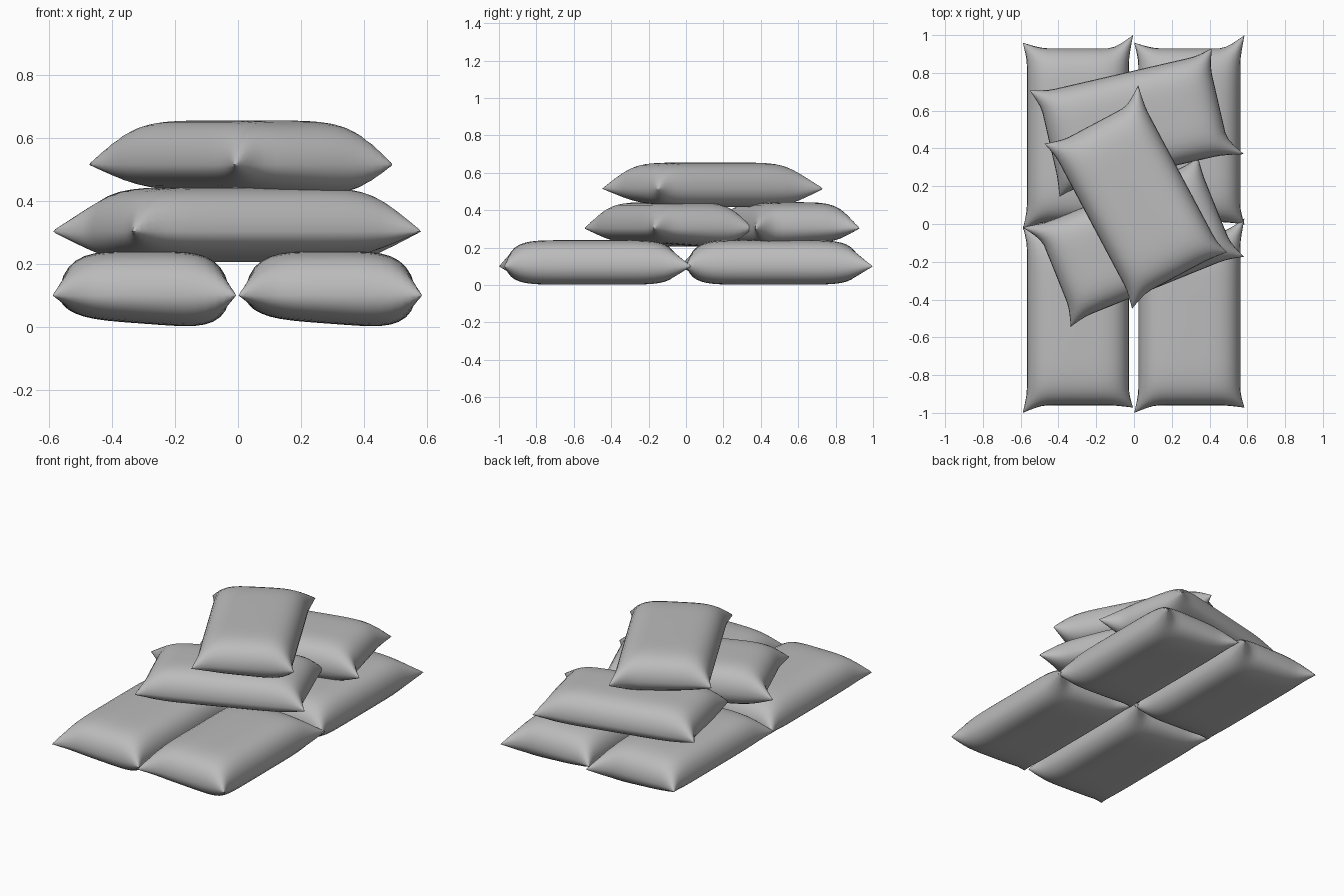
import bpy
import bmesh
import math

default_cube = bpy.data.objects.get("Cube")
if default_cube:
    bpy.data.objects.remove(default_cube, do_unlink=True)

# Plain grey cloth shared by every sack
cloth = bpy.data.materials.new("grey_cloth")
cloth.use_nodes = True
grey = (0.5, 0.5, 0.5, 1.0)
cloth.diffuse_color = grey
cloth.node_tree.nodes["Principled BSDF"].inputs["Base Color"].default_value = grey

HALF_W, HALF_L = 0.27, 0.46      # body half width and half length
SEAM_Z = 0.10                    # height of the side seam
TOP_H, BOTTOM_H = 0.14, 0.09     # bulge above and below the seam


def ramp(t, start):
    """Rises from 0 at start to 1 at the rim."""
    return max(0.0, (abs(t) - start) / (1 - start)) ** 1.6


def ear_length(u, v):
    """How far each tied corner sticks out past the end of the body."""
    if v > 0:
        return 0.07 if u > 0 else 0.03
    return 0.012 if u > 0 else 0.04


def shape_vertex(co, side):
    """Turn a flat grid point into a point on the stuffed sack."""
    u = math.sin(co.x * math.pi / 2)
    v = math.sin(co.y * math.pi / 2)
    bulge = math.sqrt(max(0, 1 - abs(u) ** 4.5)) * math.sqrt(max(0, 1 - abs(v) ** 7))
    height = TOP_H if side > 0 else BOTTOM_H + 0.02 * u
    ear_x = 0.022 * ramp(v, 0.8) * abs(u) ** 5
    ear_y = ear_length(u, v) * ramp(u, 0.6) * abs(v) ** 7
    co.x = u * HALF_W + math.copysign(ear_x, u)
    co.y = v * HALF_L + math.copysign(ear_y, v)
    co.z = SEAM_Z + side * height * bulge


def build_sack_mesh():
    bm = bmesh.new()
    for side in (1, -1):
        made = bmesh.ops.create_grid(bm, x_segments=20, y_segments=28, size=1)
        for vert in made["verts"]:
            shape_vertex(vert.co, side)
    # Sew the upper and lower sheets together along the seam
    bmesh.ops.remove_doubles(bm, verts=bm.verts, dist=0.0005)
    bmesh.ops.recalc_face_normals(bm, faces=bm.faces)
    mesh = bpy.data.meshes.new("sack")
    bm.to_mesh(mesh)
    bm.free()
    mesh.materials.append(cloth)
    return mesh


def place_sack(name, x, y, z, turn):
    sack = bpy.data.objects.new(name, build_sack_mesh())
    sack.location = (x, y, z)
    sack.rotation_euler.z = math.radians(turn)
    bpy.context.collection.objects.link(sack)
    return sack


sacks = []
# Bottom layer: two by two
for side_name, x in (("right", -0.297), ("left", 0.293)):
    for end_name, y in (("front", -0.5), ("back", 0.47)):
        sacks.append(place_sack(f"bottom_sack_{end_name}_{side_name}", x, y, 0, 0))

# Middle layer: two laid crosswise
sacks.append(place_sack("middle_sack_front", 0.01, -0.09, 0.203, 112))
sacks.append(place_sack("middle_sack_back", 0.0, 0.535, 0.203, -77))

# Single sack on top
sacks.append(place_sack("top_sack", 0.013, 0.13, 0.415, 28))

bpy.ops.object.select_all(action="DESELECT")
for sack in sacks:
    sack.select_set(True)
bpy.context.view_layer.objects.active = sacks[0]
bpy.ops.object.shade_smooth_by_angle(angle=math.radians(60))
